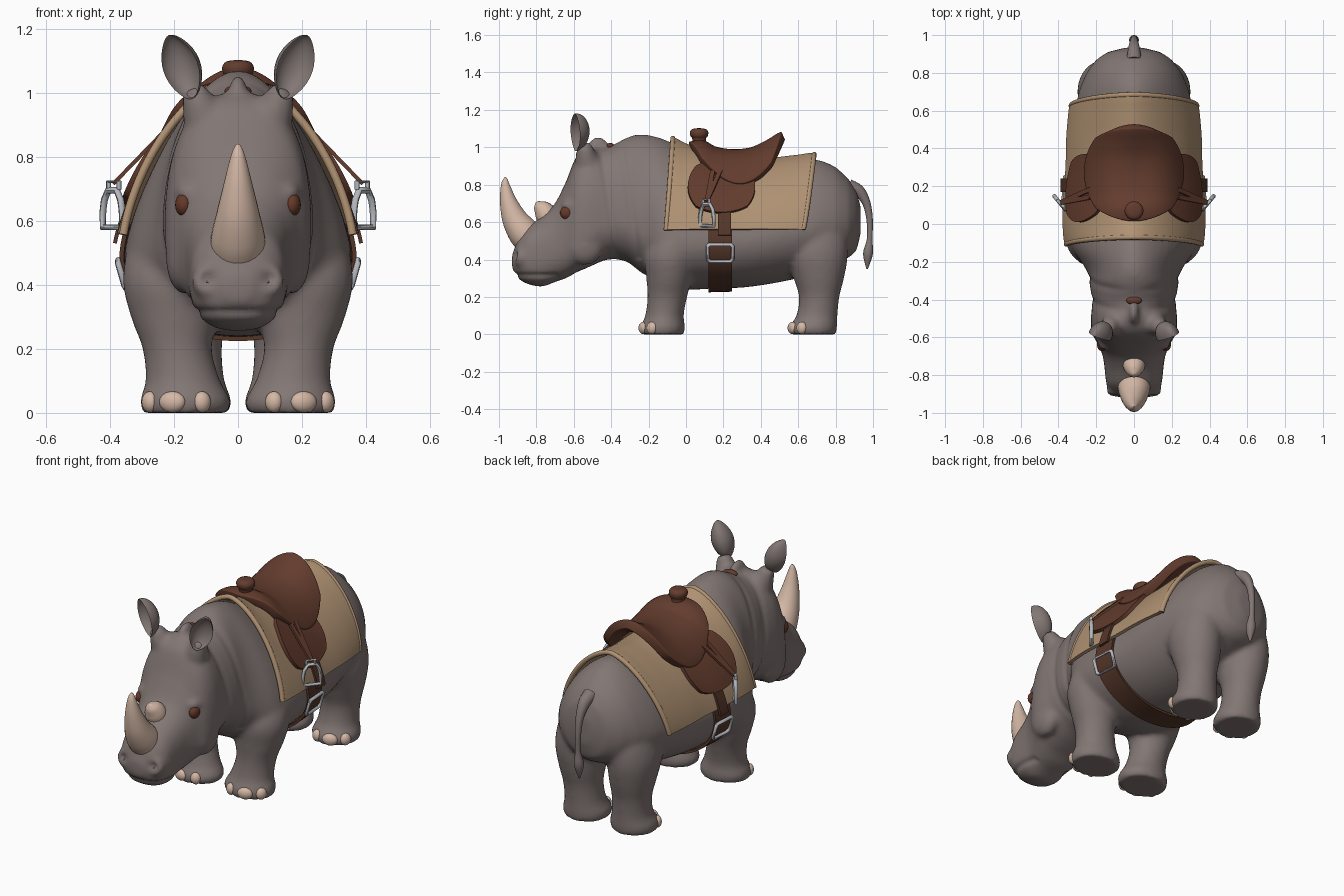
import bpy, bmesh, math
from math import sin, cos, pi, sqrt, exp, radians
from mathutils import Vector, Matrix

if "Cube" in bpy.data.objects:
    bpy.data.objects.remove(bpy.data.objects["Cube"])

def material(name, rgb):
    m = bpy.data.materials.new(name)
    m.diffuse_color = (*rgb, 1)
    m.use_nodes = True
    m.node_tree.nodes["Principled BSDF"].inputs["Base Color"].default_value = m.diffuse_color
    return m

HIDE = material("grey_hide", (0.222, 0.183, 0.173))
HORN = material("horn_beige", (0.66, 0.48, 0.38))
CLOTH = material("tan_cloth", (0.43, 0.285, 0.17))
LEATHER = material("brown_leather", (0.125, 0.045, 0.027))
BELT = material("dark_leather", (0.09, 0.037, 0.022))
METAL = material("steel", (0.46, 0.48, 0.51))
EYE = material("eye_brown", (0.13, 0.04, 0.022))

def finish(name, bm, mat):
    bmesh.ops.recalc_face_normals(bm, faces=bm.faces)
    me = bpy.data.meshes.new(name)
    bm.to_mesh(me)
    bm.free()
    me.materials.append(mat)
    ob = bpy.data.objects.new(name, me)
    bpy.context.collection.objects.link(ob)
    return ob

def loft(bm, rings, closed=False):
    """Skin a list of point rings, capping the ends unless closed."""
    vs = [[bm.verts.new(p) for p in r] for r in rings]
    n = len(vs[0])
    for a, b in zip(vs, vs[1:] + vs[:1] if closed else vs[1:]):
        for i in range(n):
            bm.faces.new((a[i], a[(i + 1) % n], b[(i + 1) % n], b[i]))
    if not closed:
        bm.faces.new(vs[0][::-1])
        bm.faces.new(vs[-1])

def sample(rows, t):
    """Catmull-Rom interpolation of rows at parameter t in 0..len-1."""
    i = min(int(t), len(rows) - 2)
    f = t - i
    out = []
    for a, b, c, d in zip(rows[max(i - 1, 0)], rows[i], rows[i + 1], rows[min(i + 2, len(rows) - 1)]):
        out.append(b + 0.5 * f * (c - a + f * (2 * a - 5 * b + 4 * c - d + f * (3 * (b - c) + d - a))))
    return out

def tube_rings(rows, steps=6, n=16):
    """Untwisted rings along rows of (x, y, z, radius)."""
    pts = [sample(rows, k / steps) for k in range((len(rows) - 1) * steps + 1)]
    rings, side = [], None
    for k, p in enumerate(pts):
        d = (Vector(pts[min(k + 1, len(pts) - 1)][:3]) - Vector(pts[max(k - 1, 0)][:3])).normalized()
        side = d.orthogonal() if side is None else side - d * side.dot(d)
        side.normalize()
        up = d.cross(side)
        rings.append([Vector(p[:3]) + (side * cos(a) + up * sin(a)) * max(p[3], 0.003)
                      for a in (2 * pi * i / n for i in range(n))])
    return rings

def tube(name, rows, mat, steps=6, n=16):
    bm = bmesh.new()
    loft(bm, tube_rings(rows, steps, n))
    return finish(name, bm, mat)

def frame(name, pts, r, mat):
    """Closed loop of round bar."""
    c = sum((Vector(p) for p in pts), Vector()) / len(pts)
    nrm = (Vector(pts[1]) - Vector(pts[0])).cross(Vector(pts[2]) - Vector(pts[1])).normalized()
    rings = [[Vector(p) + ((Vector(p) - c).normalized() * cos(a) + nrm * sin(a)) * r
              for a in (pi * i / 4 for i in range(8))] for p in pts]
    bm = bmesh.new()
    loft(bm, rings, True)
    return finish(name, bm, mat)

def ball(bm, loc, size, rot=Matrix()):
    m = Matrix.Translation(loc) @ rot @ Matrix.Diagonal((*size, 1))
    return bmesh.ops.create_uvsphere(bm, u_segments=24, v_segments=16, radius=1, matrix=m)['verts']

def sheet(name, func, nu, nv, thick, mat):
    """Grid of func(u, v), thickened."""
    bm = bmesh.new()
    g = [[bm.verts.new(func(i / nu, j / nv)) for j in range(nv + 1)] for i in range(nu + 1)]
    for i in range(nu):
        for j in range(nv):
            bm.faces.new((g[i][j], g[i + 1][j], g[i + 1][j + 1], g[i][j + 1]))
    ob = finish(name, bm, mat)
    s = ob.modifiers.new("thickness", 'SOLIDIFY')
    s.thickness, s.offset = thick, 0
    return ob

# Body sections: y, top, bottom, half width, height of widest point
SECTIONS = [
    (-.93, .43, .35, .045, .39), (-.90, .51, .30, .105, .40), (-.85, .575, .27, .145, .41),
    (-.77, .63, .255, .155, .43), (-.70, .70, .28, .165, .47), (-.64, .82, .30, .188, .51),
    (-.59, .945, .33, .218, .53), (-.52, 1.0, .36, .23, .56), (-.42, 1.0, .40, .222, .60),
    (-.32, 1.05, .39, .235, .60), (-.24, 1.07, .33, .255, .55), (-.12, 1.045, .27, .335, .49),
    (0, .985, .24, .355, .48), (.15, .94, .245, .35, .49), (.30, .915, .25, .34, .49),
    (.45, .91, .27, .33, .52), (.60, .925, .30, .312, .55), (.70, .935, .34, .292, .57),
    (.80, .895, .38, .252, .58), (.87, .83, .41, .20, .59), (.912, .765, .45, .135, .60), (.934, .69, .53, .05, .61)]

def section(y):
    for i in range(len(SECTIONS) - 1):
        a, b = SECTIONS[i][0], SECTIONS[i + 1][0]
        if y <= b:
            return sample(SECTIONS, i + max(0, (y - a) / (b - a)))
    return SECTIONS[-1]

def power(y, upper):
    """Roundness: blocky head, round belly, sloping upper flanks."""
    p = min(1, max(.8, 1.35 + y))
    return p + (.25 * min(1, max(0, (y + .3) / .2)) * min(1, max(0, (.95 - y) / .25)) if upper else 0)

def body_point(y, t, off=0):
    _, top, bot, w, zc = section(y)
    c, s = cos(t), sin(t)
    p = power(y, s > 0)
    h = (top - zc if s > 0 else zc - bot) + off
    return Vector((math.copysign(abs(c) ** p, c) * (w + off), y, zc + math.copysign(abs(s) ** p, s) * h))

def angle_at(y, z, off=0):
    _, top, bot, w, zc = section(y)
    s = (z - zc) / ((top - zc if z > zc else zc - bot) + off)
    return math.copysign(math.asin(min(1, abs(s)) ** (1 / power(y, z > zc))), s)

def side_x(y, z, off=0):
    return body_point(y, angle_at(y, z, off), off).x

# Legs: z, x, y, x radius, y radius
FRONT = [(0, .165, -.125, .134, .114), (.04, .165, -.125, .142, .12), (.10, .172, -.115, .117, .103),
         (.20, .19, -.10, .108, .106), (.30, .20, -.09, .135, .122), (.42, .212, -.08, .148, .14),
         (.56, .20, -.05, .13, .12), (.68, .17, -.04, .08, .08)]
HIND = [(0, .15, .68, .122, .122), (.04, .15, .68, .13, .128), (.10, .15, .70, .108, .11),
        (.20, .155, .712, .105, .108), (.30, .16, .71, .122, .135), (.42, .165, .70, .135, .165),
        (.54, .16, .70, .12, .155), (.66, .15, .69, .09, .11)]

bm = bmesh.new()
steps = 4 * (len(SECTIONS) - 1)
ys = [sample(SECTIONS, k / 4)[0] for k in range(steps + 1)]
loft(bm, [[body_point(y, 2 * pi * i / 48) for i in range(48)] for y in ys])
for s in (1, -1):
    for leg in (FRONT, HIND):
        rows = [sample(leg, k / 4) for k in range(4 * (len(leg) - 1) + 1)]
        loft(bm, [[(s * (x + rx * cos(a)), y + ry * sin(a), z) for a in (2 * pi * i / 32 for i in range(32))]
                  for z, x, y, rx, ry in rows])
    ball(bm, (s * .158, -.61, .69), (.04, .06, .028))     # brow
    ball(bm, (s * .095, -.88, .41), (.05, .045, .055))    # nostril mound
    ball(bm, (s * .165, -.54, .48), (.06, .10, .11))      # cheek
    loft(bm, tube_rings([(s * .11, -.53, .93, .065), (s * .13, -.54, .985, .048), (s * .143, -.548, 1.015, .035)]))
ball(bm, (0, -.47, 1.0), (.03, .06, .055))                # crest
body = finish("body", bm, HIDE)
r = body.modifiers.new("fuse", 'REMESH')
r.mode, r.voxel_size = 'VOXEL', 0.014
f = body.modifiers.new("soften", 'SMOOTH')
f.factor, f.iterations = 0.5, 8
bpy.context.view_layer.objects.active = body
body.select_set(True)
bpy.ops.object.convert(target='MESH')
# Creases: nostrils, mouth and neck folds
me = body.data
shape = [(v.co.copy(), v.normal.copy()) for v in me.vertices]
coords = []
for co, normal in shape:
    x, y, z = co
    d = .03 * exp(-((abs(x) - .10) ** 2 + (y + .92) ** 2 + (z - .42) ** 2) / .0006)
    if y < -.68:
        d += .009 * exp(-((z - .315) / .012) ** 2)
    if y < -.2 and z > .4:
        for y0 in (-.41, -.30):
            d += .007 * exp(-((y - y0 + .15 * (z - .7)) / .018) ** 2) * min(1, abs(x) / .15)
    coords.extend(co - normal * d)
me.vertices.foreach_set("co", coords)
me.update()

# Ears: cupped leaves facing forward
for s in (1, -1):
    bm = bmesh.new()
    for v in ball(bm, (0, 0, 0), (1, 1, 1)):
        x, y, z = v.co
        v.co = (x * .06 * (1 - .3 * z * z if z > 0 else 1 - .25 * z * z), .08 * y if y > 0 else -.055 * y, z * .106)
    m = Matrix.Translation((s * .18, -.592, 1.08)) @ Matrix.Rotation(s * radians(20), 4, 'Y') @ Matrix.Rotation(s * radians(25), 4, 'Z')
    bmesh.ops.transform(bm, matrix=m, verts=bm.verts)
    finish("ear", bm, HIDE)

tube("tail", [(0, .87, .79, .04), (0, .925, .765, .032), (0, .965, .70, .022), (0, .982, .61, .017),
              (0, .982, .51, .015), (0, .973, .43, .026), (0, .968, .35, .004)], HIDE)

# Horns
tube("large_horn", [(0, -.83, .50, .085), (0, -.872, .55, .084), (0, -.917, .62, .068), (0, -.95, .71, .046),
                    (0, -.965, .79, .026), (0, -.966, .825, .014), (0, -.966, .84, .004)], HORN, n=24)
tube("small_horn", [(0, -.735, .62, .062), (0, -.76, .66, .054), (0, -.785, .69, .034), (0, -.797, .708, .008)], HORN)

# Eyes and toenails
for s in (1, -1):
    bm = bmesh.new()
    ball(bm, (s * (side_x(-.635, .65) - .012), -.637, .65), (.027, .036, .036))
    finish("eye", bm, EYE)
    bm = bmesh.new()
    for leg in (FRONT, HIND):
        _, cx, cy, rx, ry = leg[1]
        for ang, size in ((-24, .028), (18, .042), (58, .03)):
            a = radians(ang)
            ball(bm, (s * (cx + (rx - .012) * sin(a)), cy - (ry - .012) * cos(a), .034), (size, .024, .033),
                 Matrix.Rotation(s * a, 4, 'Z'))
    finish("toenails", bm, HORN)

# Blanket draped over the back, with rolled ends
def blanket(u, v, off=.026):
    low = angle_at(-.115 + .74 * u, .56, off)
    t = low + (pi - 2 * low) * v
    k = max(0, sin(t))
    y = (-.115 + .045 * k) * (1 - u) + (.625 + .06 * k) * u
    return body_point(y, t, off)
sheet("blanket", blanket, 32, 48, .018, CLOTH)
for u in (0, 1):
    tube("blanket_hem", [(*blanket(u, k / 48), .0135) for k in range(49)], CLOTH, 1, 10)

# Saddle seat
RISE = [(0, 1.02), (.08, 1.035), (.15, 1.0), (.25, .985), (.35, .995), (.43, 1.03), (.53, 1.085)]
def disc(u, v):
    a, b = 2 * u - 1, 2 * v - 1
    return a * sqrt(1 - b * b * .42), b * sqrt(1 - a * a * .42)
def seat(u, v):
    a, b = disc(u, v)
    x, y = .245 * a, .27 + .25 * b
    i = max(k for k in range(len(RISE) - 1) if RISE[k][0] <= y)
    h = sample(RISE, i + (y - RISE[i][0]) / (RISE[i + 1][0] - RISE[i][0]))[1]
    _, top, _, w, zc = section(y)
    p = power(y, True)
    edge = zc + (top - zc + .055) * (1 - (abs(x) / (w + .055)) ** (2 / p)) ** (p / 2)
    k = abs(a) ** 1.4
    return Vector((x, y, h * (1 - k) + edge * k - .02))
ob = sheet("saddle_seat", seat, 28, 28, .05, LEATHER)
b = ob.modifiers.new("round_edge", 'BEVEL')
b.width, b.segments, b.angle_limit = .016, 3, radians(50)
tube("pommel_knob", [(0, .075, 1.0, .04), (0, .07, 1.045, .036), (0, .07, 1.058, .046), (0, .07, 1.08, .05),
                     (0, .07, 1.097, .038), (0, .07, 1.102, .01)], LEATHER, 3, 20)

# Side gear, mirrored
for s in (1, -1):
    def flap(u, v):
        a, b = disc(u, v)
        y, z = .19 + .18 * a, .79 + .14 * b
        return Vector((s * side_x(y, z, .047), y, z))
    sheet("saddle_flap", flap, 16, 16, .02, LEATHER)
    sheet("girth_strap", lambda u, v: Vector((s * side_x(.2, .53 + .13 * v, .042), .17 + .07 * u, .53 + .13 * v)),
          2, 8, .012, BELT)
    # stirrup leathers
    for y0 in (.13, .17):
        sheet("stirrup_leather", lambda u, v: Vector((s * (.235 + .155 * v), y0 + .025 * u + (.10 - y0) * v,
              .875 - .16 * v)), 1, 8, .012, LEATHER)
    arch = [(-1, .58), (1, .58), (1, .63), (.85, .665), (.45, .695), (-.45, .695), (-.85, .665), (-1, .63)]
    frame("stirrup", [(s * (.392 + .03 * d), .112 + .036 * d, z) for d, z in arch], .011, METAL)
    frame("stirrup_loop", [(s * (.388 + .016 * d), .108 + .016 * d, z)
                           for d, z in ((-1, .70), (1, .70), (1, .722), (-1, .722))], .008, METAL)
    # girth buckle
    corners = [(.115, .40), (.125, .39), (.24, .39), (.25, .40), (.25, .47), (.24, .48), (.125, .48), (.115, .47)]
    frame("girth_buckle", [(s * side_x(y, z, .024), y, z) for y, z in corners], .010, METAL)

# Girth belt under the belly
def girth(u, v):
    t = angle_at(.18, .58)
    return body_point(.12 + .125 * u, t - (pi + 2 * t) * v, .012)
sheet("girth_belt", girth, 4, 48, .014, BELT)

# Small patch behind the ears
bm = bmesh.new()
ball(bm, (0, -.405, 1.006), (.042, .022, .018))
finish("head_patch", bm, LEATHER)

# Apply modifiers and shade smooth, keeping hard edges
bpy.ops.object.select_all(action='SELECT')
bpy.ops.object.convert(target='MESH')
bpy.ops.object.shade_smooth_by_angle(angle=radians(45))
